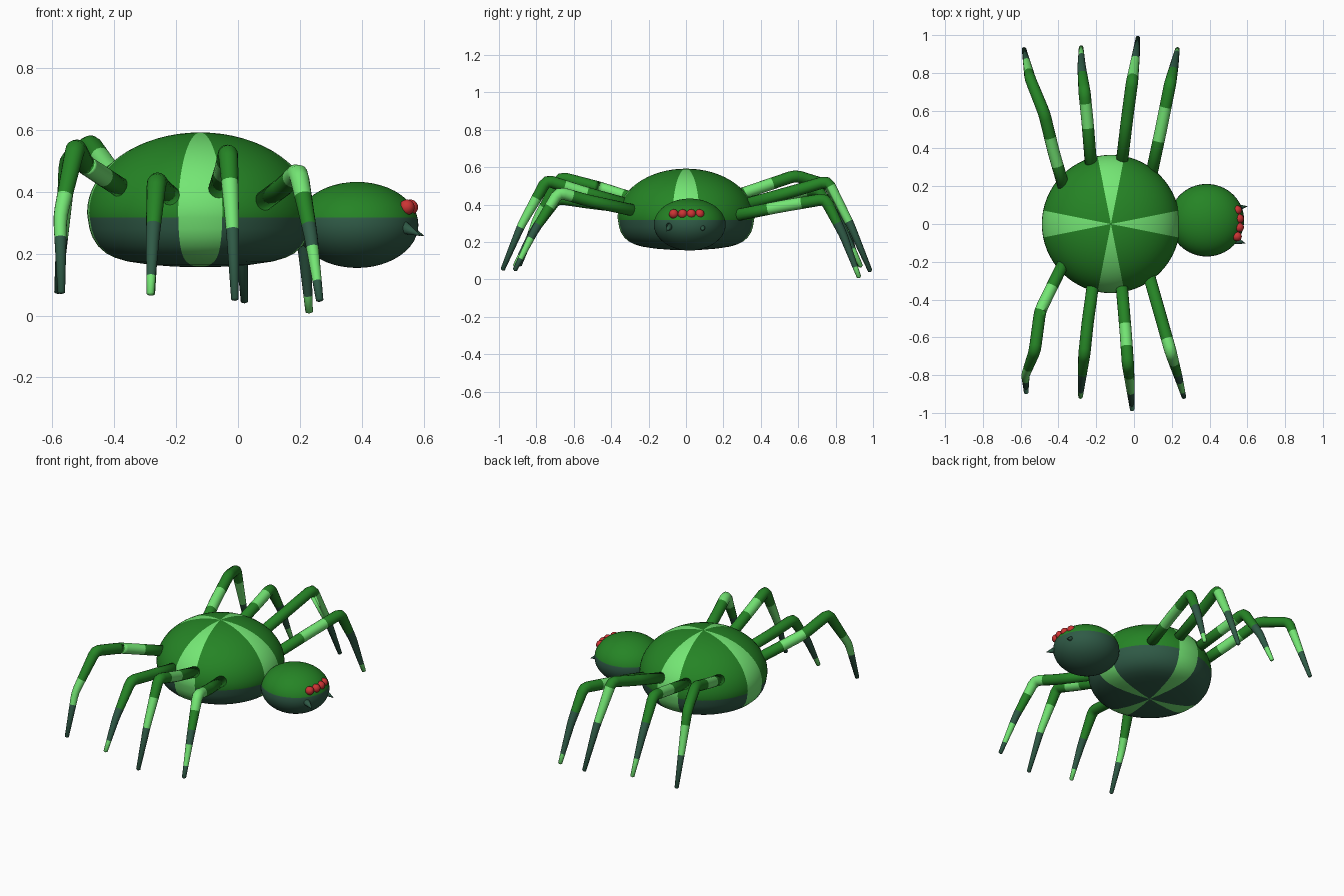
import bpy, bmesh, math
from mathutils import Vector

if "Cube" in bpy.data.objects:
    bpy.data.objects.remove(bpy.data.objects["Cube"])


def make_mat(name, rgb):
    m = bpy.data.materials.new(name)
    lin = [((c / 255 + 0.055) / 1.055) ** 2.4 for c in rgb]
    m.diffuse_color = (*lin, 1)
    m.use_nodes = True
    m.node_tree.nodes["Principled BSDF"].inputs["Base Color"].default_value = m.diffuse_color
    return m


MATS = [make_mat("green", (37, 132, 37)), make_mat("light green", (116, 230, 116)),
        make_mat("dark green", (47, 90, 70)), make_mat("red", (203, 52, 52))]
GREEN, LIGHT, DARK, RED = range(4)
SPLIT = 0.317    # height where the upper colour meets the belly colour


def finish(bm, name):
    bmesh.ops.recalc_face_normals(bm, faces=bm.faces)
    me = bpy.data.meshes.new(name)
    for m in MATS:
        me.materials.append(m)
    bm.to_mesh(me)
    bm.free()
    ob = bpy.data.objects.new(name, me)
    bpy.context.collection.objects.link(ob)
    for p in me.polygons:
        p.use_smooth = True
    return ob


def skin(bm, rings, start, end, rule):
    """Join rings of verts, close both ends with fans, colour by rule(ring, segment)."""
    n = len(rings[0])
    a, b = bm.verts.new(start), bm.verts.new(end)
    for s in range(n):
        t = (s + 1) % n
        bm.faces.new((a, rings[0][t], rings[0][s])).material_index = rule(0, s)
        bm.faces.new((b, rings[-1][s], rings[-1][t])).material_index = rule(len(rings), s)
        for i in range(len(rings) - 1):
            f = bm.faces.new((rings[i][s], rings[i][t], rings[i + 1][t], rings[i + 1][s]))
            f.material_index = rule(i + 1, s)


def lathe(name, cx, cy, profile, sx, sy, stripes):
    """Turned shape from bottom to top; profile holds (radius, z), with poles at both ends."""
    n = 64
    bm = bmesh.new()
    rings = [[bm.verts.new((cx + sx * r * math.cos(2 * math.pi * s / n),
                            cy + sy * r * math.sin(2 * math.pi * s / n), z))
              for s in range(n)] for r, z in profile[1:-1]]

    def rule(i, s):
        if stripes and (s + 2) % 16 < 4:
            return LIGHT
        return DARK if (profile[i][1] + profile[i + 1][1]) / 2 < SPLIT else GREEN
    skin(bm, rings, (cx, cy, profile[0][1]), (cx, cy, profile[-1][1]), rule)
    return finish(bm, name)


# abdomen: flattened belly, elliptical top, four light wedges
prof = [(0, .157), (.08, .158), (.16, .164), (.235, .175), (.275, .187), (.305, .202),
        (.330, .224), (.348, .252), (.358, .280), (.364, SPLIT)]
for k in range(0, 17):
    a = math.pi / 2 * k / 16
    prof.append((.366 * math.cos(a) if k < 16 else 0, .332 + .260 * math.sin(a)))
lathe("abdomen", -.122, 0, prof, 1, 1, True)

# head: squashed ball
HC = Vector((.385, .02, .293))
hz = sorted([-math.cos(math.pi * k / 24) * .139 for k in range(25)] + [SPLIT - HC.z])
prof = [(math.sqrt(max(0, 1 - (z / .139) ** 2)), HC.z + z) for z in hz]
lathe("head", HC.x, HC.y, prof, .198, .192, False)

# eyes: a row of four small balls
for i, (x, y) in enumerate([(.546, -.066), (.557, -.018), (.557, .028), (.546, .073)]):
    bm = bmesh.new()
    bmesh.ops.create_uvsphere(bm, u_segments=20, v_segments=12, radius=.025)
    bmesh.ops.translate(bm, vec=(x, y, .350), verts=bm.verts)
    for f in bm.faces:
        f.material_index = RED
    finish(bm, "eye_%d" % (i + 1))


# tube along a path with tapered rings
def tube(name, pts, radii, cols, n=16):
    bm = bmesh.new()
    rings = []
    for i, p in enumerate(pts):
        d = Vector()
        if i > 0:
            d += (p - pts[i - 1]).normalized()
        if i < len(pts) - 1:
            d += (pts[i + 1] - p).normalized()
        d.normalize()
        u = d.cross(Vector((1, 0, 0.01))).normalized()
        v = d.cross(u)
        rings.append([bm.verts.new(p + radii[i] * (u * math.cos(2 * math.pi * s / n)
                                                   + v * math.sin(2 * math.pi * s / n)))
                      for s in range(n)])
    tip = pts[-1] + (pts[-1] - pts[-2]).normalized() * radii[-1] * .5
    skin(bm, rings, pts[0], tip, lambda i, s: cols[max(0, min(i - 1, len(cols) - 1))])
    return finish(bm, name)


def leg(name, side, joints, bands):
    """joints: (x, outward y, z), hip first, knee third; bands: (end y, colour) going outward."""
    P = [Vector(j) for j in joints]
    path = [P[0]]
    for a, b, c in zip(P, P[1:], P[2:]):      # rounded bends
        q, r = b + (a - b).normalized() * .03, b + (c - b).normalized() * .03
        path += [q, q * .25 + b * .5 + r * .25, r]
    path.append(P[-1])
    out = [path[0]]
    for a, b in zip(path, path[1:]):          # extra rings where the colour changes
        for y, _ in bands:
            if a.y + 1e-4 < y < b.y - 1e-4:
                out.append(a.lerp(b, (y - a.y) / (b.y - a.y)))
        out.append(b)
    knee, foot = P[2], P[-1]

    def radius(p):
        t = max(0, min(1, (knee.z - p.z) / (knee.z - foot.z))) if p.y > knee.y else 0
        return .032 - .020 * t
    radii = [radius(p) for p in out]
    cols = []
    for a, b in zip(out, out[1:]):
        m = (a.y + b.y) / 2
        cols.append(next((c for y, c in bands if m < y), bands[-1][1]))
    tube(name, [Vector((p.x, p.y * side, p.z)) for p in out], radii, cols)


G, L, D = GREEN, LIGHT, DARK
# legs on the front side (-y), from tail to head
leg("front_leg_1", -1, [(-.36, .18, .40), (-.497, .46, .49), (-.525, .67, .545), (-.575, .80, .32), (-.571, .89, .075)],
    [(.33, G), (.46, L), (.76, G), (.825, L), (1, D)])
leg("front_leg_2", -1, [(-.21, .27, .38), (-.245, .52, .41), (-.263, .69, .435), (-.276, .82, .25), (-.283, .915, .07)],
    [(.79, G), (.885, D), (1, L)])
leg("front_leg_3", -1, [(-.07, .27, .39), (-.045, .56, .47), (-.032, .745, .53), (-.018, .88, .29), (-.01, .98, .053)],
    [(.53, G), (.65, L), (.80, G), (.885, L), (1, D)])
leg("front_leg_4", -1, [(.07, .24, .36), (.15, .52, .42), (.195, .68, .465), (.235, .81, .26), (.264, .915, .05)],
    [(.61, G), (.73, L), (.79, G), (.83, D), (.885, L), (1, D)])
# legs on the back side (+y), from tail to head
leg("back_leg_1", 1, [(-.37, .19, .42), (-.425, .38, .485), (-.475, .585, .555), (-.55, .77, .50), (-.582, .925, .075)],
    [(.31, G), (.46, L), (.80, G), (.86, L), (1, D)])
leg("back_leg_2", 1, [(-.225, .28, .40), (-.245, .53, .45), (-.262, .70, .485), (-.277, .83, .29), (-.28, .935, .07)],
    [(.51, G), (.64, L), (.79, G), (.89, D), (1, L)])
leg("back_leg_3", 1, [(-.07, .28, .39), (-.035, .57, .47), (-.01, .755, .525), (.008, .88, .29), (.021, .985, .045)],
    [(.77, G), (.87, L), (1, D)])
leg("back_leg_4", 1, [(.085, .23, .335), (.145, .51, .39), (.192, .745, .43), (.213, .84, .24), (.230, .925, .012)],
    [(.44, G), (.62, L), (.81, G), (.905, D), (1, L)])

# fangs: two small pointed cones on the face
for i, (base, tip) in enumerate([((.535, -.085, .285), (.590, -.103, .258)),
                                 ((.540, .085, .285), (.600, .094, .258))]):
    tube("fang_%d" % (i + 1), [Vector(base), Vector(tip)], [.022, .001], [DARK])
